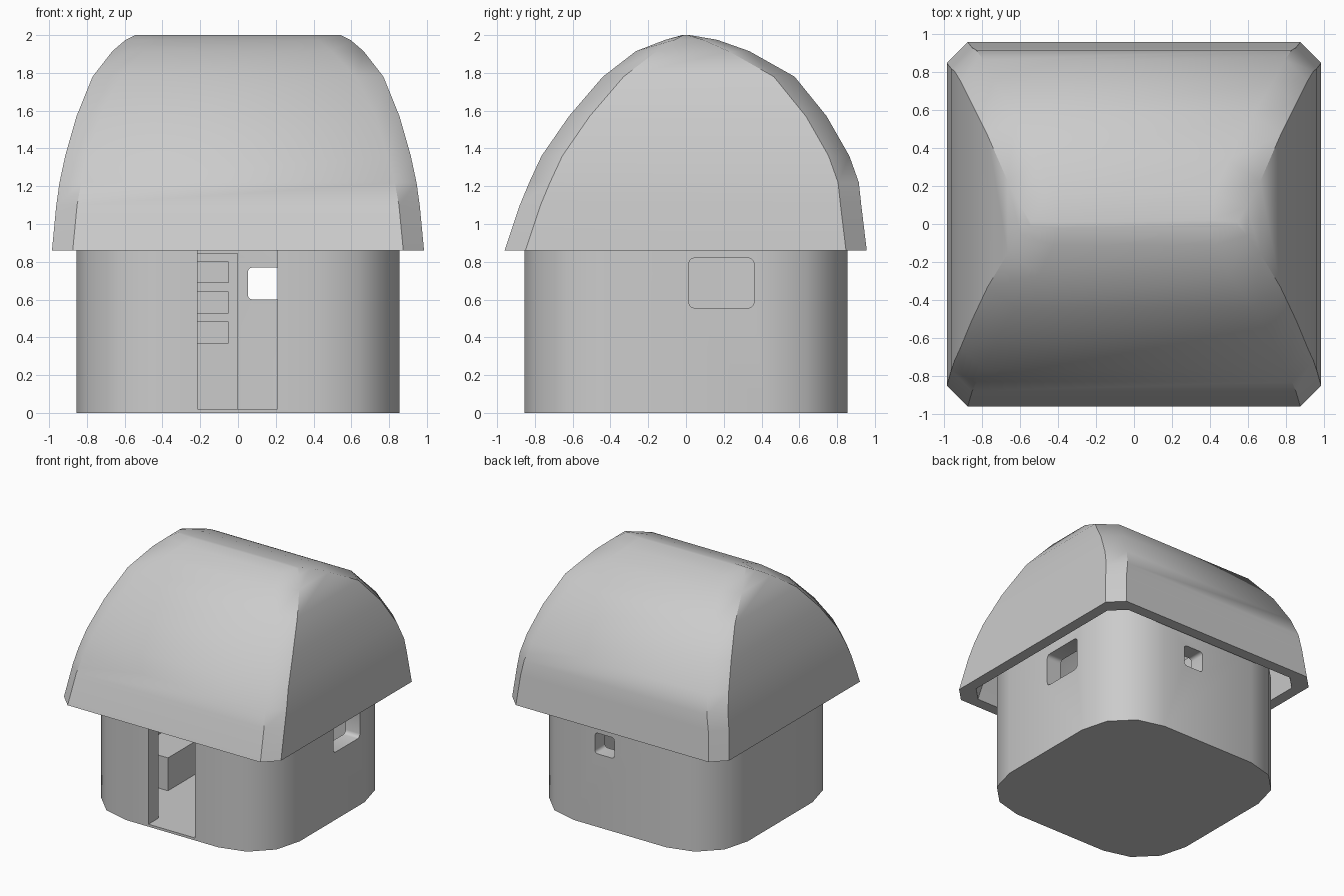
import bpy, bmesh, math

if "Cube" in bpy.data.objects:
    bpy.data.objects.remove(bpy.data.objects["Cube"])

def add_object(name, bm):
    bmesh.ops.recalc_face_normals(bm, faces=bm.faces)
    me = bpy.data.meshes.new(name)
    bm.to_mesh(me)
    bm.free()
    ob = bpy.data.objects.new(name, me)
    bpy.context.collection.objects.link(ob)
    return ob

def loft(name, rings):
    """Skin closed rings of equal length and cap both ends."""
    bm = bmesh.new()
    rows = [[bm.verts.new(p) for p in r] for r in rings]
    n = len(rows[0])
    for a, b in zip(rows, rows[1:]):
        for i in range(n):
            j = (i + 1) % n
            bm.faces.new((a[i], a[j], b[j], b[i]))
    bm.faces.new(rows[0])
    bm.faces.new(rows[-1])
    return add_object(name, bm)

def boxes(name, spans):
    """Boxes given as (x0, x1, y0, y1, z0, z1), in one object."""
    bm = bmesh.new()
    for x0, x1, y0, y1, z0, z1 in spans:
        vs = bmesh.ops.create_cube(bm, size=1)['verts']
        for v in vs:
            v.co = (x1 if v.co.x > 0 else x0,
                    y1 if v.co.y > 0 else y0,
                    z1 if v.co.z > 0 else z0)
    return add_object(name, bm)

def rounded(x0, x1, y0, y1, r, seg):
    """Rounded rectangle outline in 2D."""
    pts = []
    for k, (cx, cy) in enumerate([(x1 - r, y1 - r), (x0 + r, y1 - r),
                                  (x0 + r, y0 + r), (x1 - r, y0 + r)]):
        for s in range(seg + 1):
            a = math.pi / 2 * (k + s / seg)
            pts.append((cx + r * math.cos(a), cy + r * math.sin(a)))
    return pts

def prism(name, half, r, z0, z1):
    plan = rounded(-half, half, -half, half, r, 3)
    return loft(name, [[(x, y, z) for x, y in plan] for z in (z0, z1)])

def cut(ob, cutter):
    m = ob.modifiers.new('cut', 'BOOLEAN')
    m.operation = 'DIFFERENCE'
    m.solver = 'EXACT'
    m.object = cutter
    bpy.context.view_layer.objects.active = ob
    bpy.ops.object.modifier_apply(modifier=m.name)
    bpy.data.objects.remove(cutter)

# Hollow round-cornered walls with a thin floor
WALL, THICK = 0.855, 0.13
walls = prism('walls', WALL, 0.435, 0, 0.95)
cut(walls, prism('room_cutter', WALL - THICK, 0.305, 0.02, 1.1))

# Doorway in front, window in the back wall and in the right wall
cut(walls, boxes('door_cutter', [(-0.215, 0.21, -1, -0.6, 0.02, 0.9)]))
pts = rounded(0.052, 0.228, 0.6, 0.77, 0.025, 3)
cut(walls, loft('back_window_cutter', [[(x, y, z) for x, z in pts] for y in (0.6, 1)]))
pts = rounded(0.015, 0.36, 0.555, 0.82, 0.03, 3)
cut(walls, loft('side_window_cutter', [[(x, y, z) for y, z in pts] for x in (0.6, 1)]))

# Roof shell: height, half width, front depth, back depth, corner chamfer
PROFILE = [(0.86, 0.985, 0.96, 0.957, 0.11), (1.1, 0.962, 0.88, 0.928, 0.11),
           (1.22, 0.945, 0.83, 0.915, 0.115), (1.36, 0.915, 0.765, 0.865, 0.12),
           (1.57, 0.855, 0.62, 0.745, 0.125), (1.78, 0.77, 0.44, 0.575, 0.145),
           (1.915, 0.665, 0.265, 0.335, 0.17), (1.975, 0.595, 0.11, 0.165, 0.17),
           (2.0, 0.545, 0.02, 0.02, 0.14)]

def roof_ring(z, x, f, b, c, inset=0.0):
    z = 0.86 + (z - 0.86) * (1 - inset / 1.14)
    x, f, b = x - inset, max(f - inset, 0.015), max(b - inset, 0.015)
    cf, cb = min(0.11, 0.45 * f), min(0.11, 0.45 * b)
    half = [(x - c, -f), (x, -f + cf), (x, b - cb), (x - c, b)]
    return [(px, py, z) for px, py in half] + [(-px, py, z) for px, py in reversed(half)]

inner = [roof_ring(*p, inset=0.09) for p in reversed(PROFILE)]
roof = loft('roof', inner + [roof_ring(*p) for p in PROFILE])

# Bookcase against the back wall: cupboard, sides, back, shelves
Y0, Y1 = 0.5, 0.73
spans = [(-0.45, 0, Y0, Y1, 0.02, 0.37), (-0.05, 0, Y0, Y1, 0.37, 0.845),
         (-0.45, -0.4, Y0, Y1, 0.37, 0.845), (-0.4, -0.05, 0.69, Y1, 0.37, 0.8)]
spans += [(-0.4, -0.05, Y0, Y1, a, b) for a, b in
          [(0.48, 0.53), (0.64, 0.69), (0.8, 0.845)]]
boxes('bookcase', spans)

# Low bed along the left wall
boxes('bed', [(-0.73, -0.433, -0.29, 0.42, 0.02, 0.29)])

# Smooth the curved parts, keep the edges crisp
for ob in (walls, roof):
    bpy.ops.object.select_all(action='DESELECT')
    ob.select_set(True)
    bpy.context.view_layer.objects.active = ob
    bpy.ops.object.shade_smooth_by_angle(angle=math.radians(40))
